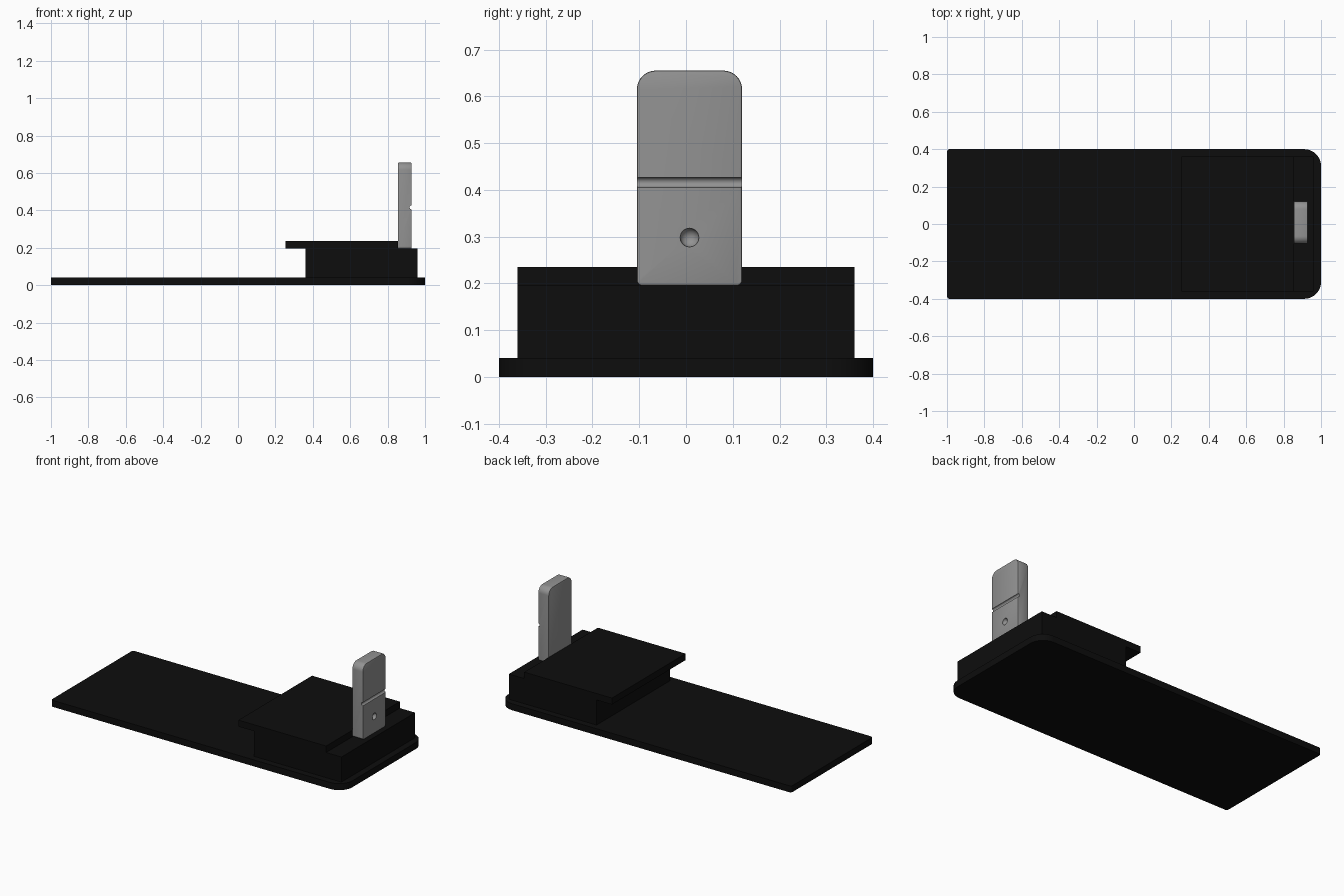
import bpy, bmesh, math
from mathutils import Vector

if "Cube" in bpy.data.objects:
    bpy.data.objects.remove(bpy.data.objects["Cube"])


def material(name, rgb):
    m = bpy.data.materials.new(name)
    m.diffuse_color = (*rgb, 1)
    m.use_nodes = True
    m.node_tree.nodes["Principled BSDF"].inputs["Base Color"].default_value = m.diffuse_color
    return m


BLACK = material("black", (0.004, 0.004, 0.004))
GREY = material("grey", (0.29, 0.29, 0.29))


def rounded_outline(a0, a1, b0, b1, radii, seg=10):
    """Rounded rectangle; radii in order low-low, high-low, high-high, low-high."""
    corners = [(a0, b0, 1, 1), (a1, b0, -1, 1), (a1, b1, -1, -1), (a0, b1, 1, -1)]
    pts = []
    for i, ((a, b, sa, sb), r) in enumerate(zip(corners, radii)):
        if r == 0:
            pts.append((a, b))
            continue
        for k in range(seg + 1):
            t = math.pi * (1 + i / 2 + k / seg / 2)
            pts.append((a + sa * r + r * math.cos(t), b + sb * r + r * math.sin(t)))
    return pts


def extrude_outline(name, points, offset, mat):
    """Solid from a loop of 3D points pushed along offset."""
    bm = bmesh.new()
    face = bm.faces.new([bm.verts.new(p) for p in points])
    ext = bmesh.ops.extrude_face_region(bm, geom=[face], use_keep_orig=True)
    bmesh.ops.translate(bm, vec=Vector(offset),
                        verts=[g for g in ext["geom"] if isinstance(g, bmesh.types.BMVert)])
    bmesh.ops.recalc_face_normals(bm, faces=bm.faces)
    me = bpy.data.meshes.new(name)
    bm.to_mesh(me)
    bm.free()
    me.materials.append(mat)
    ob = bpy.data.objects.new(name, me)
    bpy.context.collection.objects.link(ob)
    return ob


def slab(name, x0, x1, y0, y1, z0, z1, radii, mat):
    pts = [(x, y, z0) for x, y in rounded_outline(x0, x1, y0, y1, radii)]
    return extrude_outline(name, pts, (0, 0, z1 - z0), mat)


def activate(ob):
    bpy.ops.object.select_all(action='DESELECT')
    ob.select_set(True)
    bpy.context.view_layer.objects.active = ob


def smooth(ob):
    activate(ob)
    bpy.ops.object.shade_smooth_by_angle(angle=math.radians(35))


# long base plate, generously rounded on the right end
smooth(slab("base_plate", -1, 1, -0.4, 0.4, 0, 0.04, (0.015, 0.09, 0.09, 0.015), BLACK))
# raised block and the overhanging plate on top of it
slab("block", 0.36, 0.96, -0.36, 0.36, 0.04, 0.195, (0, 0, 0, 0), BLACK)
slab("top_plate", 0.255, 0.855, -0.36, 0.36, 0.195, 0.235, (0, 0, 0, 0), BLACK)

# upright tab with softened edges
outline = rounded_outline(-0.105, 0.12, 0.195, 0.655, (0.012, 0.012, 0.04, 0.04))
tab = extrude_outline("upright_tab", [(0.855, y, z) for y, z in outline], (0.073, 0, 0), GREY)
bev = tab.modifiers.new("soft_edges", 'BEVEL')
bev.width = 0.004
bev.segments = 2
bev.limit_method = 'ANGLE'
bev.angle_limit = math.radians(40)

# groove and dimple cut into the right face of the tab
bpy.ops.mesh.primitive_cylinder_add(vertices=24, radius=0.0105, depth=0.4,
                                    location=(0.928, 0.0075, 0.416),
                                    rotation=(math.pi / 2, 0, 0))
groove = bpy.context.object
groove.name = "groove_cutter"
bpy.ops.mesh.primitive_uv_sphere_add(segments=28, ring_count=15, radius=0.02,
                                     location=(0.928, 0.0075, 0.298))
dimple = bpy.context.object
dimple.name = "dimple_cutter"
for cutter in (groove, dimple):
    cutter.hide_render = True
    cutter.data.materials.append(GREY)
    mod = tab.modifiers.new(cutter.name, 'BOOLEAN')
    mod.operation = 'DIFFERENCE'
    mod.object = cutter
activate(tab)
for mod in list(tab.modifiers):
    bpy.ops.object.modifier_apply(modifier=mod.name)
for cutter in (groove, dimple):
    bpy.data.objects.remove(cutter)
smooth(tab)
